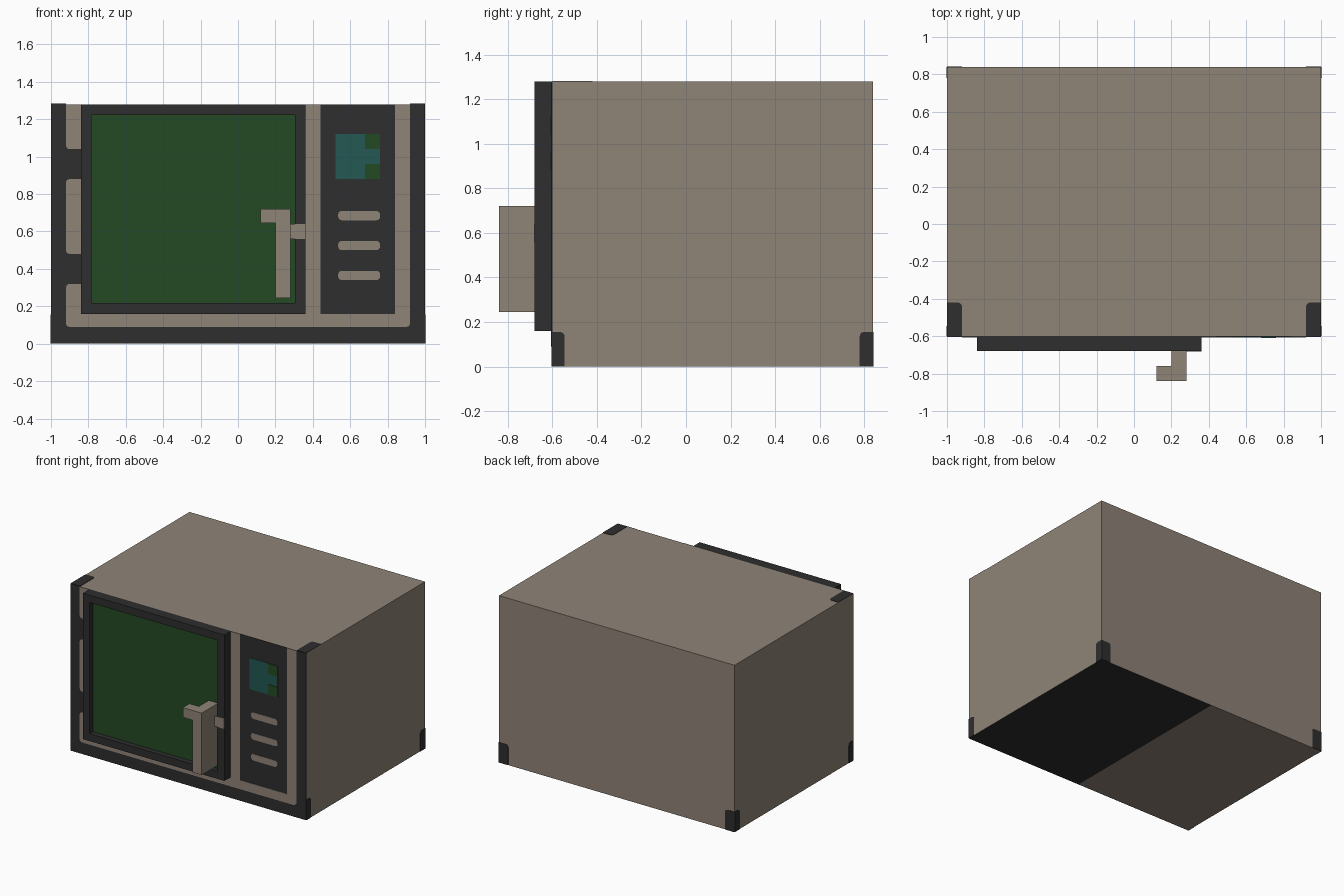
import bpy, bmesh, math
from mathutils import Vector

if "Cube" in bpy.data.objects:
    bpy.data.objects.remove(bpy.data.objects["Cube"], do_unlink=True)


def material(name, *rgb):
    linear = [((c / 255 + 0.055) / 1.055) ** 2.4 for c in rgb] + [1]
    m = bpy.data.materials.new(name)
    m.use_nodes = True
    m.diffuse_color = linear
    m.node_tree.nodes["Principled BSDF"].inputs["Base Color"].default_value = linear
    return m


TAUPE = material("taupe casing", 143, 131, 119)
DARK = material("charcoal trim", 46, 46, 46)
GREEN = material("dark green glass", 34, 74, 35)
TEAL = material("teal display", 35, 88, 83)


def finish(bm, name, *mats):
    bmesh.ops.recalc_face_normals(bm, faces=bm.faces)
    mesh = bpy.data.meshes.new(name)
    bm.to_mesh(mesh)
    bm.free()
    for m in mats:
        mesh.materials.append(m)
    obj = bpy.data.objects.new(name, mesh)
    bpy.context.collection.objects.link(obj)
    return obj


def box(low, high):
    bm = bmesh.new()
    bmesh.ops.create_cube(bm, size=1)
    for v in bm.verts:
        v.co = [a + (b - a) * (c + 0.5) for a, b, c in zip(low, high, v.co)]
    return bm


# Sides of the casing: origin, horizontal axis, vertical axis
X, Y, Z = Vector((1, 0, 0)), Vector((0, 1, 0)), Vector((0, 0, 1))
FRONT, BACK, TOP_Z, WIDE = -0.6, 0.84, 1.28, 1.0
SIDES = {
    "front": (Y * FRONT, X, Z),
    "door": (Y * -0.68, X, Z),
    "back": (Y * BACK, -X, Z),
    "right": (X * WIDE, Y, Z),
    "left": (X * -WIDE, -Y, Z),
    "top": (Z * TOP_Z, X, Y),
}


def plate(name, side, mat, u0, u1, v0, v1, rounded="", r=0.02, level=1):
    """Thin panel on one side; rounded lists corners a b c d from lower left, anticlockwise."""
    origin, u, v = SIDES[side]
    normal = u.cross(v)
    bm = bmesh.new()
    outline = []
    corners = zip("abcd", (u0, u1, u1, u0), (v0, v0, v1, v1),
                  (1, -1, -1, 1), (1, 1, -1, -1))
    for i, (key, cu, cv, su, sv) in enumerate(corners):
        if key not in rounded:
            outline.append((cu, cv))
            continue
        for step in range(4):
            a = math.pi * (1 + i / 2 + step / 6)
            outline.append((cu + r * (su + math.cos(a)), cv + r * (sv + math.sin(a))))
    face = bm.faces.new([bm.verts.new(origin + u * p + v * q) for p, q in outline])
    grown = bmesh.ops.extrude_face_region(bm, geom=[face])["geom"]
    bmesh.ops.translate(bm, vec=normal * 0.003 * level,
                        verts=[g for g in grown if isinstance(g, bmesh.types.BMVert)])
    return finish(bm, name, mat)


# Casing, with one half of the underside dark
bm = box((-WIDE, FRONT, 0), (WIDE, BACK, TOP_Z))
bmesh.ops.bisect_plane(bm, geom=bm.verts[:] + bm.edges[:] + bm.faces[:],
                       plane_co=(0, 0, 0), plane_no=X)
bm.normal_update()
for f in bm.faces:
    f.material_index = int(f.normal.z < -0.9 and f.calc_center_median().x > 0)
finish(bm, "casing", TAUPE, DARK)

# Dark front fascia with the taupe border on it
plate("fascia", "front", DARK, -1, 1, 0, TOP_Z)
plate("border_left_top", "front", TAUPE, -0.92, -0.84, 1.04, TOP_Z, "a", level=2)
plate("border_left_middle", "front", TAUPE, -0.92, -0.84, 0.48, 0.88, "ad", level=2)
plate("border_left_bottom", "front", TAUPE, -0.92, -0.84, 0.09, 0.32, "ad", level=2)
plate("border_bottom", "front", TAUPE, -0.84, 0.84, 0.09, 0.16, level=2)
plate("border_right", "front", TAUPE, 0.84, 0.92, 0.09, TOP_Z, "b", level=2)
plate("border_centre", "front", TAUPE, 0.36, 0.44, 0.16, TOP_Z, level=2)

# Control panel: display and three buttons
plate("display", "front", TEAL, 0.52, 0.76, 0.88, 1.12, level=2)
for name, low in (("upper", 1.04), ("lower", 0.88)):
    plate("display_block_" + name, "front", GREEN, 0.68, 0.76, low, low + 0.08, level=3)
for i in range(3):
    low = 0.34 + 0.16 * i
    plate(f"button_{i + 1}", "front", TAUPE, 0.535, 0.76, low, low + 0.05, "abcd", level=2)

# Door with a recessed window
bm = box((-0.84, -0.68, 0.16), (0.36, FRONT, TOP_Z))
bm.normal_update()
pane = min(bm.faces, key=lambda f: f.normal.y)
bmesh.ops.inset_individual(bm, faces=[pane], thickness=0.08)
wall = bmesh.ops.extrude_discrete_faces(bm, faces=[pane])["faces"][0]
bmesh.ops.translate(bm, vec=Y * 0.04, verts=wall.verts)
wall.material_index = 1
finish(bm, "door", DARK, GREEN)
plate("latch_patch", "door", TAUPE, 0.28, 0.36, 0.56, 0.64)

# Door handle with a short hook at the top
finish(box((0.2, -0.84, 0.245), (0.28, -0.64, 0.72)), "handle", TAUPE)
finish(box((0.12, -0.84, 0.645), (0.2, -0.76, 0.72)), "handle_hook", TAUPE)

# Dark corner guards on the top, sides and back
plate("top_guard_left", "top", DARK, -1, -0.92, FRONT, -0.42, "c")
plate("top_guard_right", "top", DARK, 0.92, 1, FRONT, -0.42, "d")
for side, s in (("right", 1), ("left", -1)):
    for end, a, b in (("front", FRONT, -0.545), ("back", 0.78, BACK)):
        inner = "c" if (end == "front") == (s > 0) else "d"
        plate(f"{side}_guard_{end}", side, DARK, *sorted((a * s, b * s)), 0, 0.155, inner)
plate("back_guard_a", "back", DARK, -1, -0.92, 0, 0.155, "c")
plate("back_guard_b", "back", DARK, 0.92, 1, 0, 0.155, "d")
